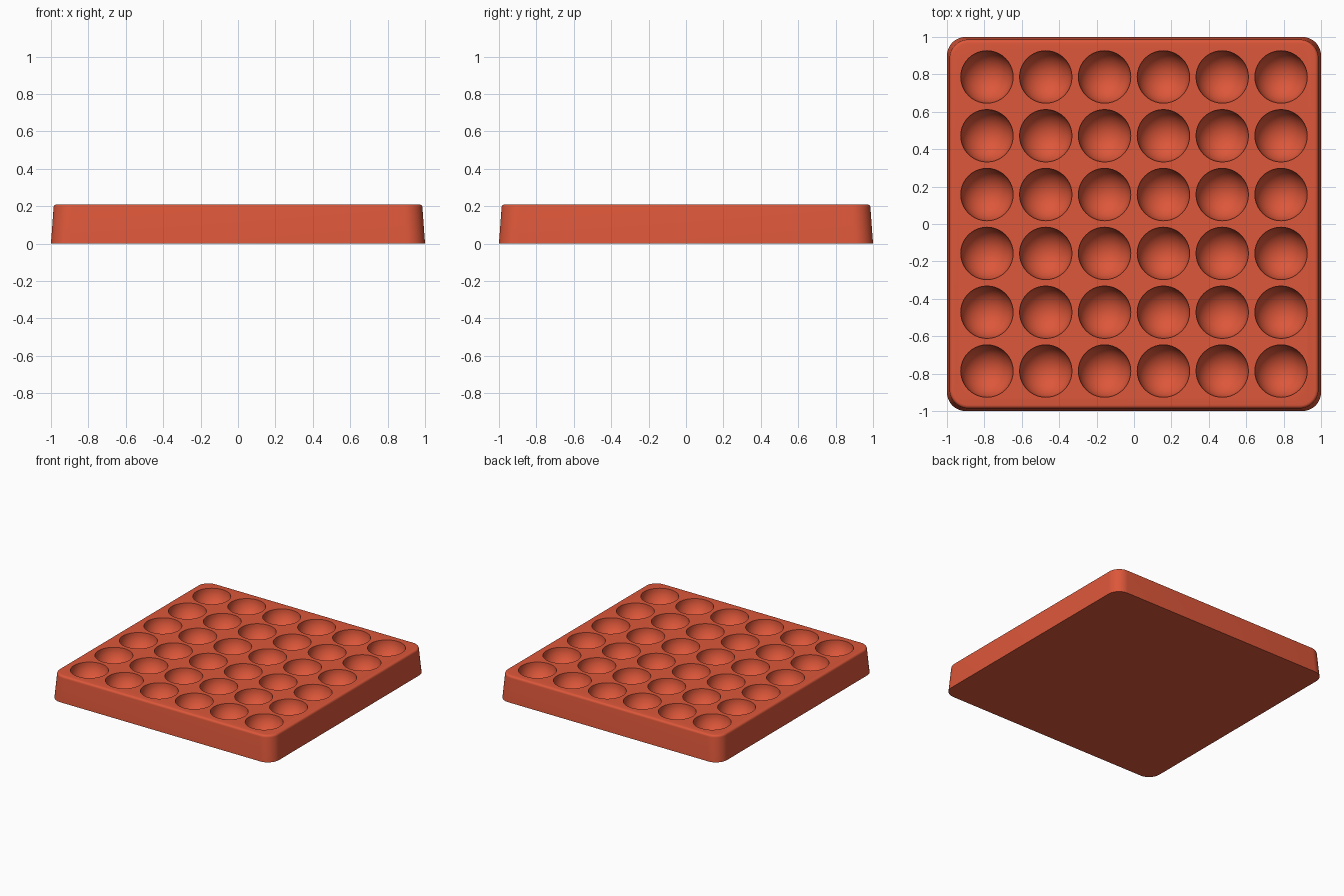
import bpy, bmesh, math
from mathutils import Matrix, Vector

cube = bpy.data.objects.get("Cube")
if cube:
    bpy.data.objects.remove(cube, do_unlink=True)

HEIGHT = 0.21
ROWS = 6
PITCH = 0.3145
RADIUS = 0.141

red = bpy.data.materials.new("terracotta red")
red.use_nodes = True
colour = (0.72, 0.095, 0.042, 1)
red.diffuse_color = colour
red.node_tree.nodes["Principled BSDF"].inputs["Base Color"].default_value = colour


def add_object(name, bm):
    bmesh.ops.recalc_face_normals(bm, faces=bm.faces)
    mesh = bpy.data.meshes.new(name)
    bm.to_mesh(mesh)
    bm.free()
    mesh.materials.append(red)
    obj = bpy.data.objects.new(name, mesh)
    bpy.context.collection.objects.link(obj)
    return obj


def rounded_square(bm, half, corner, z, steps=12):
    """Ring of vertices round a square with rounded corners."""
    ring = []
    for quarter in range(4):
        turn = Matrix.Rotation(quarter * math.pi / 2, 3, "Z")
        for i in range(steps + 1):
            a = i / steps * math.pi / 2
            c = half - corner
            ring.append(bm.verts.new(turn @ Vector(
                (c + corner * math.cos(a), c + corner * math.sin(a), z))))
    return ring


# Tray block: tapered walls with a softly rounded upper edge
bm = bmesh.new()
edge = 0.018
sections = [(1.0, 0.1, 0)]
for i in range(6):
    a = i / 5 * math.pi / 2
    inset = edge * (1 - math.cos(a))
    sections.append((0.986 - inset, 0.1 - inset, HEIGHT - edge + edge * math.sin(a)))
rings = [rounded_square(bm, *s) for s in sections]
for low, high in zip(rings, rings[1:]):
    for i in range(len(low)):
        j = (i + 1) % len(low)
        bm.faces.new((low[i], low[j], high[j], high[i]))
bm.faces.new(rings[0])
bm.faces.new(rings[-1])
tray = add_object("tray", bm)

# Hemispherical cavities, cut in a square grid
bm = bmesh.new()
for row in range(ROWS):
    for col in range(ROWS):
        x = (col - (ROWS - 1) / 2) * PITCH
        y = (row - (ROWS - 1) / 2) * PITCH
        ball = bmesh.ops.create_uvsphere(bm, u_segments=40, v_segments=20, radius=RADIUS)
        for v in ball["verts"]:
            if v.co.z > -0.001:
                v.co.z += 0.02
            v.co += Vector((x, y, HEIGHT))
cutter = add_object("cavity_cutter", bm)
cutter.hide_render = True

cut = tray.modifiers.new("cavities", "BOOLEAN")
cut.operation = "DIFFERENCE"
cut.solver = "EXACT"
cut.object = cutter
bpy.ops.object.select_all(action="DESELECT")
bpy.context.view_layer.objects.active = tray
tray.select_set(True)
bpy.ops.object.modifier_apply(modifier=cut.name)
bpy.data.objects.remove(cutter, do_unlink=True)

# Smooth curves, crisp cavity rims and base edge
bpy.ops.object.shade_smooth_by_angle(angle=math.radians(30))
